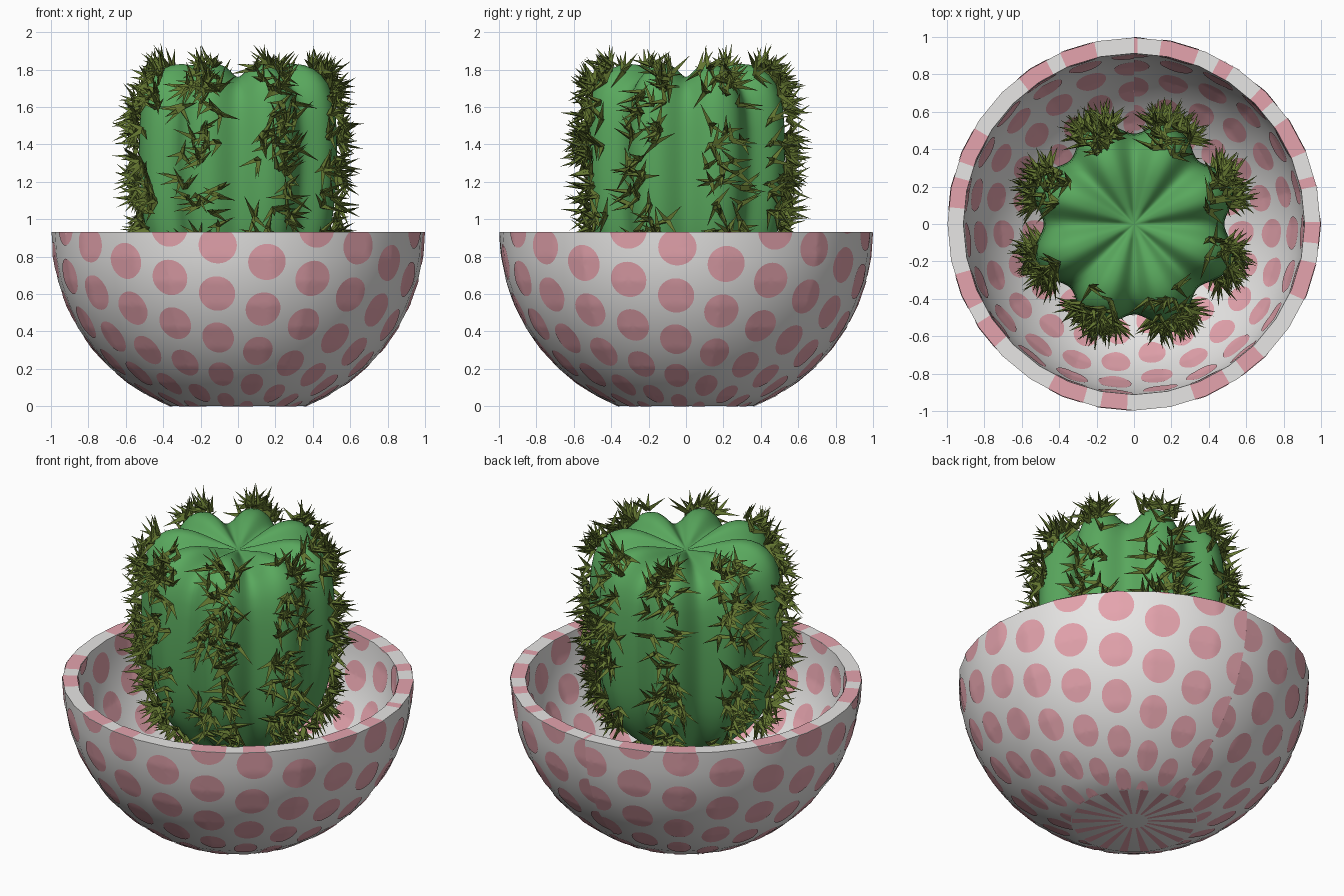
import bpy, bmesh, math, random
from mathutils import Vector

if "Cube" in bpy.data.objects:
    bpy.data.objects.remove(bpy.data.objects["Cube"])

random.seed(4)
TAU = 2 * math.pi


def material(name, rgb):
    m = bpy.data.materials.new(name)
    m.diffuse_color = (*rgb, 1)
    m.use_nodes = True
    m.node_tree.nodes["Principled BSDF"].inputs["Base Color"].default_value = m.diffuse_color
    return m


WHITE = material("glazed_white", (0.80, 0.79, 0.78))
PINK = material("dot_pink", (0.78, 0.37, 0.42))
GREEN = material("cactus_green", (0.10, 0.39, 0.11))
OLIVE = material("spine_olive", (0.125, 0.18, 0.03))


def make(name, verts, faces, mat, smooth=None):
    me = bpy.data.meshes.new(name)
    me.from_pydata([tuple(v) for v in verts], [], faces)
    me.materials.append(mat)
    ob = bpy.data.objects.new(name, me)
    bpy.context.collection.objects.link(ob)
    if smooth:
        bpy.ops.object.select_all(action='DESELECT')
        ob.select_set(True)
        bpy.context.view_layer.objects.active = ob
        bpy.ops.object.shade_smooth_by_angle(angle=math.radians(smooth))
    return ob


# ---- bowl surface: a faceted hemisphere cut flat at the bottom
R, RIM, SEG, ROWS, INNER = 0.997, 0.93, 32, 9, 0.915
EL0 = -math.asin(RIM / R)


def bowl_point(az, el, scale=1.0, off=0.0):
    f = (el - EL0) / -EL0 * ROWS
    i = max(0, min(ROWS - 1, int(f)))
    f -= i
    e0, e1 = EL0 * (1 - i / ROWS), EL0 * (1 - (i + 1) / ROWS)
    r = R * scale * (math.cos(e0) * (1 - f) + math.cos(e1) * f)
    z = R * scale * (math.sin(e0) * (1 - f) + math.sin(e1) * f)
    r *= math.cos(math.pi / SEG) / math.cos(az % (TAU / SEG) - math.pi / SEG)
    r, z = r + off * math.cos(el), z + off * math.sin(el)
    return Vector((r * math.cos(az), r * math.sin(az), RIM + z))


# ---- bowl: outer wall up, flat rim, inner wall down, both floors closed
rings = [(EL0 * (1 - i / ROWS), 1.0) for i in range(ROWS + 1)]
rings += [(EL0 * i / ROWS, INNER) for i in range(ROWS + 1)]
verts = [bowl_point(TAU * (j + 1e-6) / SEG, el, s) for el, s in rings for j in range(SEG)]
faces = []
for i in range(len(rings) - 1):
    for j in range(SEG):
        k = (j + 1) % SEG
        faces.append((i * SEG + j, i * SEG + k, (i + 1) * SEG + k, (i + 1) * SEG + j))
faces.append(tuple(reversed(range(SEG))))
faces.append(tuple((len(rings) - 1) * SEG + j for j in range(SEG)))
make("bowl", verts, faces, WHITE, 35)

# ---- polka dots: a tilted lattice wrapped round the bowl, seam at the back
DOT_AZ, DOT_EL = 0.104, 0.098
SEAM0, SEAM1 = -1.5 * math.pi, 0.5 * math.pi
centres = []
for n in range(-20, 21):
    for p in range(-20, 21):
        az = -math.pi / 2 - 0.12 + 0.269 * n - 0.01 * p
        el = -0.336 - 0.0905 * n - 0.266 * p
        if EL0 - 0.06 < el < DOT_EL and SEAM0 - 0.07 < az < SEAM1 + 0.07:
            centres.append((az, el))


def dots(name, scale, off, flip):
    vs, fs, N = [], [], 32
    for az, el in centres:
        b = len(vs)
        for q in (0.0, 0.25, 0.5, 0.75, 1.0):
            for j in range(N if q else 1):
                a = TAU * j / N
                e = max(EL0, min(0.0, el + q * DOT_EL * math.sin(a)))
                u = max(SEAM0, min(SEAM1, az + q * DOT_AZ * math.cos(a)))
                vs.append(bowl_point(u, e, scale, off))
        for j in range(N):
            k = (j + 1) % N
            new = [(b, b + 1 + j, b + 1 + k)]
            for q in range(3):
                o = b + 1 + q * N
                new.append((o + j, o + N + j, o + N + k, o + k))
            fs += [f[::-1] for f in new] if flip else new
    make(name, vs, fs, PINK, 60)


dots("outer_dots", 1.0, 0.003, False)
dots("inner_dots", INNER, -0.003, True)

# ---- rim stripes: the dots that reach the edge carry on across the rim
vs, fs = [], []
for az, el in centres:
    if abs(el) < DOT_EL:
        w = DOT_AZ * math.sqrt(1 - (el / DOT_EL) ** 2)
        for j in range(9):
            a = max(SEAM0, min(SEAM1, az + w * (j / 4 - 1)))
            for s in (INNER, 1.0):
                vs.append(bowl_point(a, 0, s) + Vector((0, 0, 0.003)))
            if j:
                n = len(vs)
                fs.append((n - 4, n - 3, n - 1, n - 2))
make("rim_stripes", vs, fs, PINK)

# ---- stretched stripes under the base
vs, fs = [], []
r0 = R * math.cos(EL0) * 0.98
for j in range(18):
    a, w = TAU * j / 18, TAU / 90
    for r, d in ((0.08, -w), (r0, -w), (r0, w), (0.08, w)):
        vs.append((r * math.cos(a + d), r * math.sin(a + d), -0.002))
    n = len(vs)
    fs.append((n - 1, n - 2, n - 3, n - 4))
make("base_stripes", vs, fs, PINK)

# ---- cactus: blend between a ridge profile and a valley profile, eight ribs
RIDGE = [(0, .50), (.20, .53), (.38, .66), (.49, .82), (.54, 1.0), (.56, 1.25), (.56, 1.5),
         (.54, 1.68), (.48, 1.78), (.38, 1.835), (.27, 1.83), (.14, 1.785), (0, 1.74)]
VALLEY = [(0, .50), (.18, .55), (.33, .68), (.42, .83), (.46, 1.0), (.48, 1.25), (.48, 1.5),
          (.46, 1.64), (.40, 1.72), (.31, 1.755), (.22, 1.76), (.12, 1.75), (0, 1.74)]


def cactus_point(t, az):
    i = min(int(t), len(RIDGE) - 2)
    f = t - i
    w = ((1 + math.cos(8 * az)) / 2) ** 1.6
    r, z = [(1 - w) * (RIDGE[i][c] * (1 - f) + RIDGE[i + 1][c] * f)
            + w * (VALLEY[i][c] * (1 - f) + VALLEY[i + 1][c] * f) for c in (0, 1)]
    return Vector((r * math.cos(az), r * math.sin(az), z))


N, last = 80, len(RIDGE) - 1
verts = [cactus_point(t, TAU * j / N) for t in range(1, last) for j in range(N)]
verts += [cactus_point(0, 0), cactus_point(last, 0)]
bot, top = len(verts) - 2, len(verts) - 1
faces = []
for j in range(N):
    k = (j + 1) % N
    faces.append((bot, k, j))
    faces.append((top, (last - 2) * N + j, (last - 2) * N + k))
    for i in range(last - 2):
        faces.append((i * N + j, i * N + k, (i + 1) * N + k, (i + 1) * N + j))
cactus = make("cactus_body", verts, faces, GREEN, 70)
cactus.modifiers.new("smooth", 'SUBSURF').levels = 1

# ---- spines: star clusters of stout thorns scattered along each ridge
vs, fs = [], []


def spine(base, d, length, rad):
    u = d.orthogonal().normalized()
    w = d.cross(u)
    n = len(vs)
    for j in range(3):
        a = TAU * j / 3
        vs.append(base + rad * (u * math.cos(a) + w * math.sin(a)))
    vs.append(base + d * length)
    fs.extend([(n + j, n + (j + 1) % 3, n + 3) for j in range(3)])
    fs.append((n + 2, n + 1, n))


lengths = [(Vector(RIDGE[i + 1]) - Vector(RIDGE[i])).length for i in range(last)]
for rib in range(8):
    ridge = math.radians(22.5 + 45 * rib)
    for c in range(56):
        seg = random.choices(range(2, 9), weights=lengths[2:9])[0]
        t = min(seg + random.random(), 8.6)
        p = cactus_point(t, ridge + random.uniform(-0.22, 0.22))
        out = (p - Vector((0, 0, max(0.95, min(1.55, p.z))))).normalized()
        for s in range(4):
            rnd = Vector([random.gauss(0, 1) for _ in range(3)]).normalized()
            d = (out * 0.55 + rnd).normalized()
            if d.dot(out) < 0.1:
                d = (d + out * (0.25 - d.dot(out))).normalized()
            spine(p + out * 0.015, d, random.uniform(0.09, 0.15), 0.017)
make("cactus_spines", vs, fs, OLIVE)
